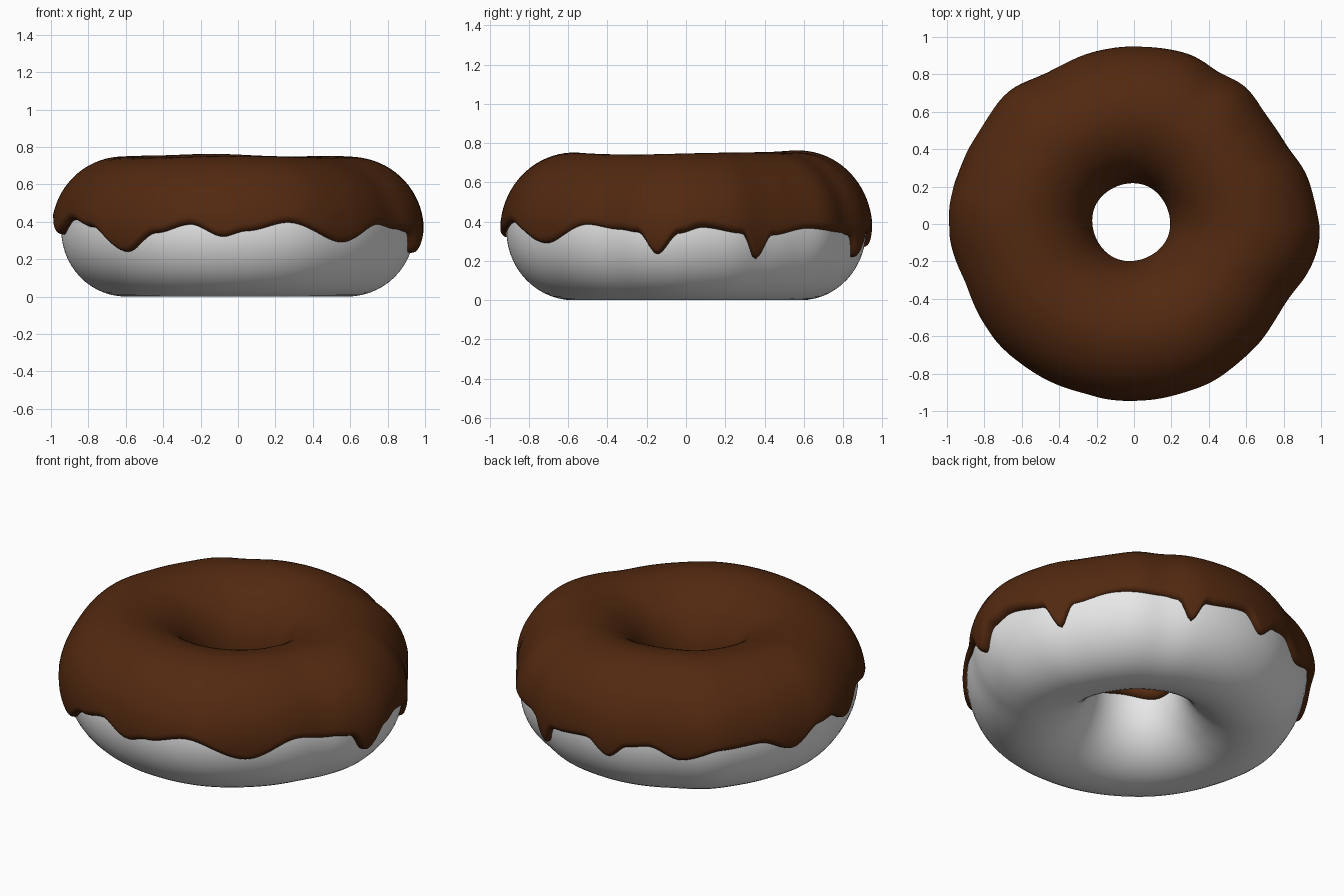
import bpy, bmesh, math
from mathutils import Vector

if "Cube" in bpy.data.objects:
    bpy.data.objects.remove(bpy.data.objects["Cube"])

N = 288            # segments round the ring
ZC, B = 0.356, 0.356   # tube centre height and half height
RI, T = 0.24, 0.035    # dough hole radius, icing thickness

# outline radius of the icing by angle (degrees)
OUTLINE = [(0, .99), (14, .965), (28, .915), (38, .915), (52, .95), (61, .925), (70, .955),
           (90, .95), (105, .945), (119, .93), (135, .98), (146, .966), (162, .975), (175, 1.0),
           (200, .965), (222, .968), (235, .958), (252, .95), (273, .946), (289, .948),
           (312, .925), (333, .915), (347, .975), (355, 1.0)]
# lower edge height of the icing by angle, with the drips
EDGE = [(5, .37), (18, .34), (23.5, .21), (29, .33), (43, .365), (60, .345), (65, .33), (70, .22),
        (75, .33), (90, .355), (98, .27), (105, .345), (112, .36), (123, .29), (137, .35),
        (150, .36), (162, .29), (172, .38), (179, .39), (187, .33), (200, .41), (214, .37),
        (230, .24), (242, .34), (254, .385), (265, .32), (273, .35), (287, .395), (308, .29),
        (326, .385), (338, .36), (345, .345), (351, .235), (358, .34)]


def table(keys, deg):
    """Smooth periodic interpolation of a key table."""
    ks = [(keys[-1][0] - 360, keys[-1][1])] + keys + [(keys[0][0] + 360, keys[0][1])]
    for (a, u), (b, v) in zip(ks, ks[1:]):
        if a <= deg <= b:
            s = (deg - a) / (b - a)
            s = s * s * (3 - 2 * s)
            return u + (v - u) * s
    return keys[0][1]


def outline(deg):
    """Outline averaged over neighbours so it flows softly."""
    return sum(table(OUTLINE, (deg + d) % 360) for d in (-4, -2, 0, 2, 4)) / 5


def ring_point(deg, a, cover):
    """Point on the ring: a is the angle round the tube, cover 0..1 scales the icing."""
    r = outline(deg)
    ro = 0.92 + 0.6 * (r - 0.955)
    c, half = (ro + RI) / 2, (ro - RI) / 2
    off = T + max(0, math.cos(a)) * (r - ro - T)
    up = max(0, math.sin(a))
    bump = 0.02 * math.exp(-((deg - 100) / 28) ** 2) + 0.005 * math.sin(math.radians(3 * deg))
    off = (off + bump * up * up) * cover
    rad = c + (half + off) * math.cos(a)
    z = ZC + (B + off) * math.sin(a)
    th = math.radians(deg)
    w = (1 - math.cos(a)) / 2
    return Vector((rad * math.cos(th) - 0.015 * w, rad * math.sin(th) + 0.01 * w, z))


def sweep(name, section, closed, mat):
    """Skin one cross-section per angle into a ring."""
    bm = bmesh.new()
    rows = [[bm.verts.new(p) for p in section(360 * i / N)] for i in range(N)]
    m = len(rows[0])
    for i in range(N):
        p, q = rows[i], rows[(i + 1) % N]
        for j in range(m if closed else m - 1):
            k = (j + 1) % m
            bm.faces.new((p[j], q[j], q[k], p[k]))
    bmesh.ops.recalc_face_normals(bm, faces=bm.faces)
    me = bpy.data.meshes.new(name)
    bm.to_mesh(me)
    bm.free()
    me.materials.append(mat)
    me.polygons.foreach_set("use_smooth", [True] * len(me.polygons))
    ob = bpy.data.objects.new(name, me)
    bpy.context.collection.objects.link(ob)
    return ob


def material(name, col):
    m = bpy.data.materials.new(name)
    m.diffuse_color = (*col, 1)
    m.use_nodes = True
    m.node_tree.nodes["Principled BSDF"].inputs["Base Color"].default_value = m.diffuse_color
    return m


def dough_section(deg):
    return [ring_point(deg, 2 * math.pi * j / 56, 0) for j in range(56)]


def icing_section(deg):
    # from the dripping outer edge over the top to the edge inside the hole
    a0 = math.asin((table(EDGE, deg) - ZC) / B)
    a1 = math.pi - 0.02 + 0.05 * math.sin(math.radians(4 * deg))
    lip = 0.11
    angles = [lip * (1 - math.cos(math.pi / 2 * j / 7)) for j in range(8)]
    pts = []
    for d in angles:                       # rounded outer lip
        s = 1 - d / lip
        pts.append((a0 + d, -0.15 + 1.15 * math.sqrt(max(0, 1 - s * s))))
    n = 36
    for j in range(1, n):                  # main skin
        pts.append((a0 + lip + (a1 - a0 - 2 * lip) * j / n, 1))
    for d in reversed(angles):             # rounded inner lip
        s = 1 - d / lip
        pts.append((a1 - d, -0.15 + 1.15 * math.sqrt(max(0, 1 - s * s))))
    return [ring_point(deg, a, c) for a, c in pts]


dough_mat = material("pale dough", (0.8, 0.8, 0.8))
icing_mat = material("chocolate icing", (0.085, 0.022, 0.005))

sweep("dough", dough_section, True, dough_mat)
sweep("icing", icing_section, False, icing_mat)
